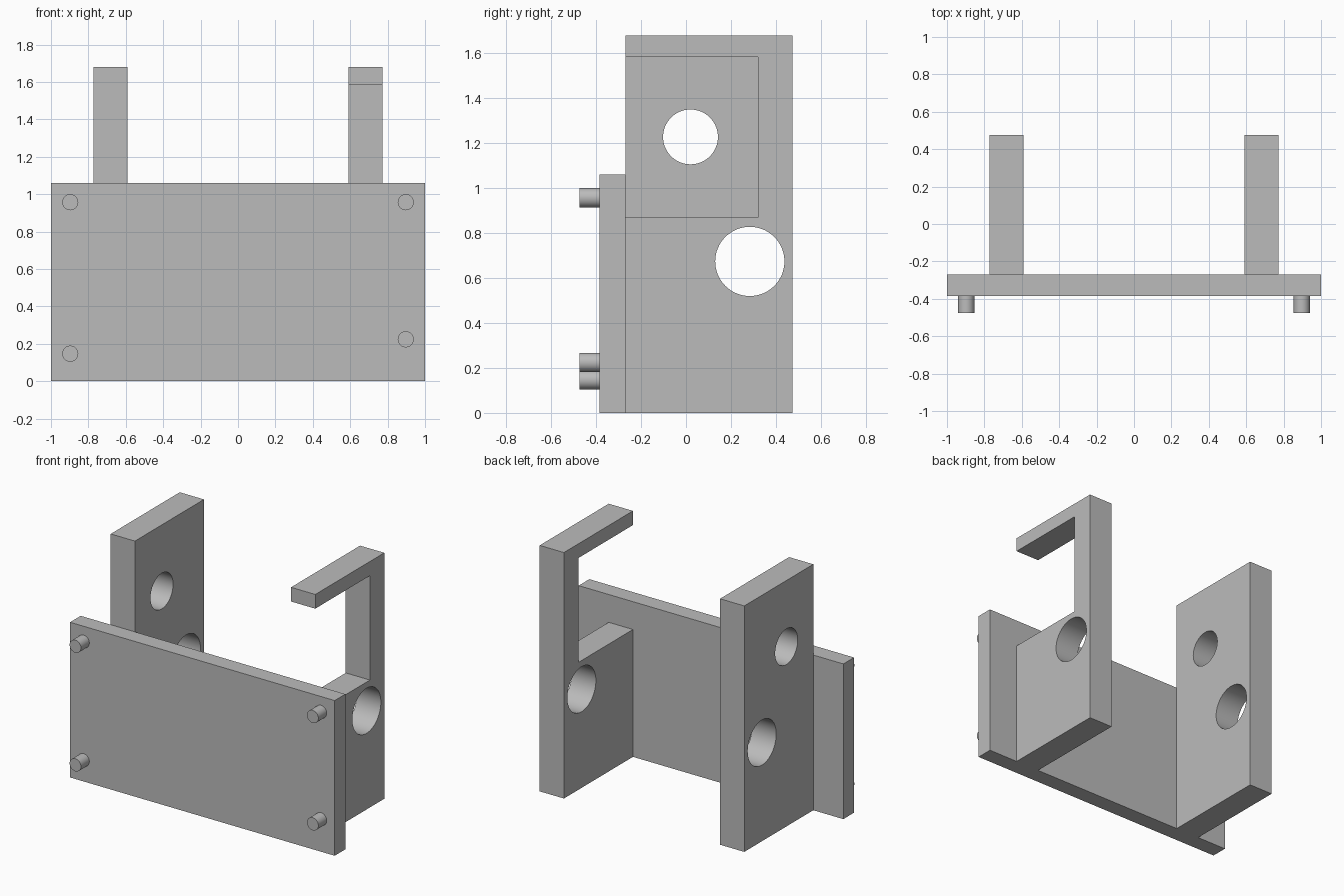
import bpy
import bmesh
import math
from mathutils import Matrix, Vector

cube = bpy.data.objects.get("Cube")
if cube:
    bpy.data.objects.remove(cube, do_unlink=True)

# Single grey material
GREY = (0.5, 0.5, 0.5, 1.0)
grey = bpy.data.materials.new("plain grey")
grey.use_nodes = True
grey.diffuse_color = GREY
grey.node_tree.nodes["Principled BSDF"].inputs["Base Color"].default_value = GREY


def make_object(name, bm):
    bmesh.ops.recalc_face_normals(bm, faces=bm.faces)
    mesh = bpy.data.meshes.new(name)
    bm.to_mesh(mesh)
    bm.free()
    mesh.materials.append(grey)
    obj = bpy.data.objects.new(name, mesh)
    bpy.context.collection.objects.link(obj)
    return obj


def activate(obj):
    bpy.ops.object.select_all(action="DESELECT")
    obj.select_set(True)
    bpy.context.view_layer.objects.active = obj


def smooth(obj):
    activate(obj)
    bpy.ops.object.shade_smooth_by_angle(angle=math.radians(30))


def slab(name, profile, x0, x1):
    """Extrude a (y, z) outline from x0 to x1."""
    bm = bmesh.new()
    face = bm.faces.new([bm.verts.new((x0, y, z)) for y, z in profile])
    out = bmesh.ops.extrude_face_region(bm, geom=[face])
    moved = [v for v in out["geom"] if isinstance(v, bmesh.types.BMVert)]
    bmesh.ops.translate(bm, verts=moved, vec=(x1 - x0, 0, 0))
    return make_object(name, bm)


def cylinder(name, centre, radius, length, axis, sides=48):
    bm = bmesh.new()
    turn = Vector((0, 0, 1)).rotation_difference(Vector(axis)).to_matrix().to_4x4()
    bmesh.ops.create_cone(bm, cap_ends=True, segments=sides, radius1=radius,
                          radius2=radius, depth=length,
                          matrix=Matrix.Translation(centre) @ turn)
    return make_object(name, bm)


def drill(obj, y, z, radius):
    """Cut a round hole through a side plate along x."""
    x = sum(v.co.x for v in obj.data.vertices) / len(obj.data.vertices)
    cutter = cylinder("hole_cutter", (x, y, z), radius, 0.6, (1, 0, 0), 64)
    cutter.hide_render = True
    mod = obj.modifiers.new("hole", "BOOLEAN")
    mod.operation = "DIFFERENCE"
    mod.solver = "EXACT"
    mod.object = cutter
    activate(obj)
    bpy.ops.object.modifier_apply(modifier=mod.name)
    bpy.data.objects.remove(cutter, do_unlink=True)


# Shared dimensions
FRONT, JOINT, BACK = -0.385, -0.27, 0.475
TOP = 1.68
INNER, OUTER = 0.59, 0.773

# Front panel
slab("front_panel", [(FRONT, 0), (JOINT, 0), (JOINT, 1.06), (FRONT, 1.06)], -1, 1)

# Full-height right side plate with two holes
right_plate = slab("right_side_plate",
                   [(JOINT, 0), (BACK, 0), (BACK, TOP), (JOINT, TOP)], -OUTER, -INNER)
drill(right_plate, 0.02, 1.228, 0.122)

# Left side plate, notched at the front to leave a hooked arm
NOTCH_Y, NOTCH_LOW, NOTCH_HIGH = 0.32, 0.87, 1.583
left_plate = slab("left_side_plate",
                  [(JOINT, 0), (BACK, 0), (BACK, TOP), (JOINT, TOP),
                   (JOINT, NOTCH_HIGH), (NOTCH_Y, NOTCH_HIGH),
                   (NOTCH_Y, NOTCH_LOW), (JOINT, NOTCH_LOW)], INNER, OUTER)

# Large hole through both side plates
for plate in (right_plate, left_plate):
    drill(plate, 0.284, 0.674, 0.154)
    smooth(plate)

# Pegs on the front panel; the lower left one sits a little higher
for name, x, z in (("upper_right_peg", -0.897, 0.957), ("upper_left_peg", 0.897, 0.957),
                   ("lower_right_peg", -0.897, 0.147), ("lower_left_peg", 0.897, 0.224)):
    smooth(cylinder(name, (x, (FRONT - 0.475) / 2, z), 0.043, FRONT + 0.475, (0, 1, 0)))
